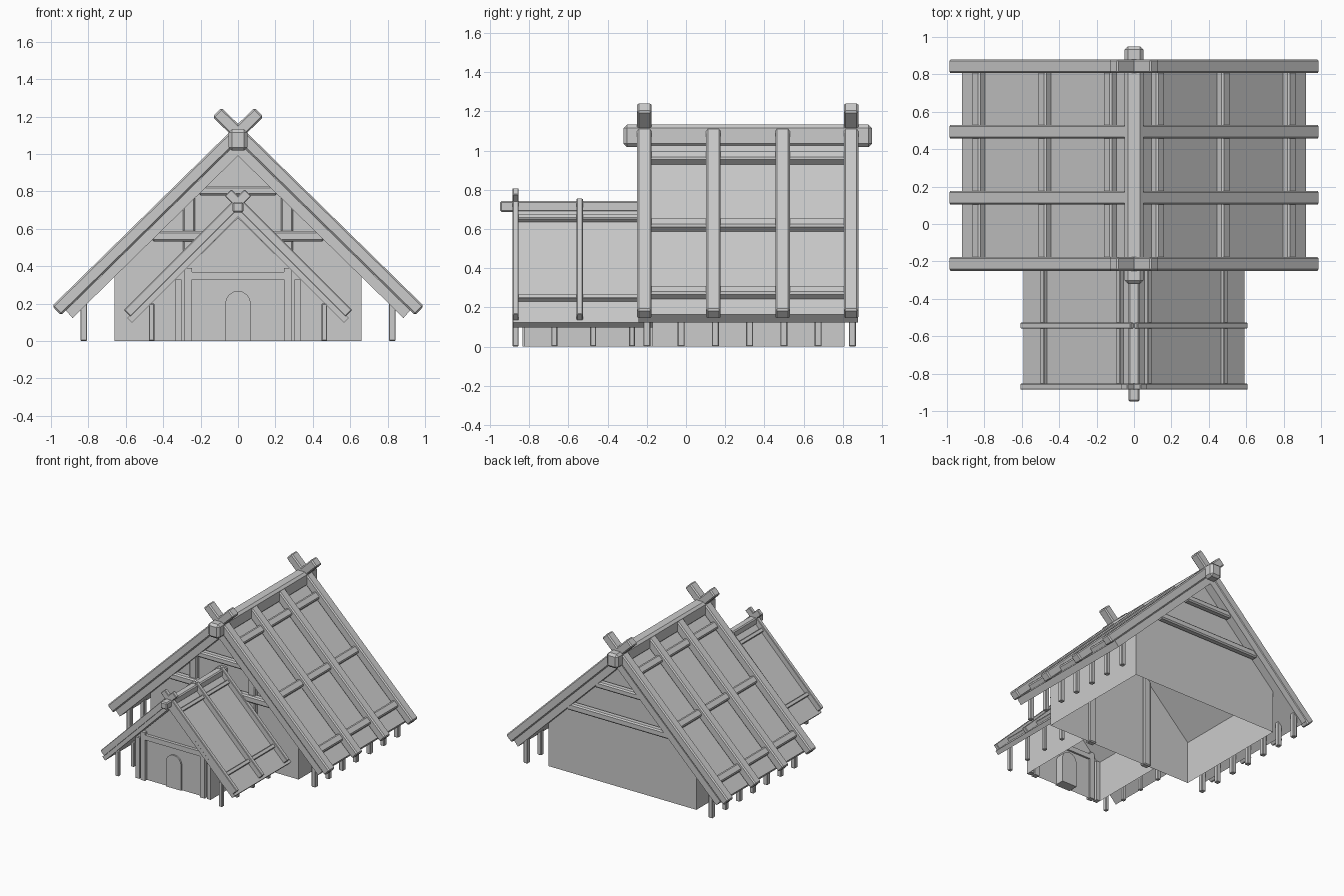
import bpy, bmesh, math
from mathutils import Vector

if "Cube" in bpy.data.objects:
    bpy.data.objects.remove(bpy.data.objects["Cube"])


def mesh_object(name, bm, bevel=0.0):
    bmesh.ops.recalc_face_normals(bm, faces=bm.faces[:])
    me = bpy.data.meshes.new(name)
    bm.to_mesh(me)
    bm.free()
    ob = bpy.data.objects.new(name, me)
    bpy.context.collection.objects.link(ob)
    if bevel:
        m = ob.modifiers.new("chamfer", 'BEVEL')
        m.width = bevel
        m.segments = 1
    return ob


def box(name, center, size, angle=0.0, bevel=0.0):
    """Box turned by angle about the y axis."""
    bm = bmesh.new()
    bmesh.ops.create_cube(bm, size=1.0)
    for v in bm.verts:
        v.co = Vector((v.co.x * size[0], v.co.y * size[1], v.co.z * size[2]))
    ob = mesh_object(name, bm, bevel)
    ob.location = center
    ob.rotation_euler = (0, angle, 0)
    return ob


def slope_beam(name, top, foot, y0, y1, thick, bevel=0.0):
    """Beam whose centre line runs from top (x, z) to foot (x, z)."""
    dx, dz = foot[0] - top[0], foot[1] - top[1]
    return box(name, ((top[0] + foot[0]) / 2, (y0 + y1) / 2, (top[1] + foot[1]) / 2),
               (math.hypot(dx, dz), y1 - y0, thick), math.atan2(-dz, dx), bevel)


def prism(name, pts, y0, y1):
    """Closed x-z outline extruded along y."""
    bm = bmesh.new()
    a = [bm.verts.new((x, y0, z)) for x, z in pts]
    b = [bm.verts.new((x, y1, z)) for x, z in pts]
    bm.faces.new(a)
    bm.faces.new(b)
    for i in range(len(pts)):
        j = (i + 1) % len(pts)
        bm.faces.new((a[i], a[j], b[j], b[i]))
    return mesh_object(name, bm)


def walls(name, w, eave, apex, y0, y1):
    """Two gable walls and two side walls, open below and under the roof."""
    bm = bmesh.new()
    pts = [(-w, 0), (w, 0), (w, eave), (0, apex), (-w, eave)]
    a = [bm.verts.new((x, y0, z)) for x, z in pts]
    b = [bm.verts.new((x, y1, z)) for x, z in pts]
    bm.faces.new(a)
    bm.faces.new(b)
    bm.faces.new((a[1], a[2], b[2], b[1]))
    bm.faces.new((a[0], a[4], b[4], b[0]))
    return mesh_object(name, bm)


# --- Main hall ---
walls("hall_walls", 0.66, 0.345, 0.99, -0.17, 0.81)
box("hall_ridge_beam", (0, 0.315, 1.075), (0.10, 1.27, 0.115), 0, 0.018)
K = 0.98  # main roof slope
for s, side in ((-1, "left"), (1, "right")):
    # roof slab
    prism("hall_roof_" + side, [(0, 0.99), (0, 1.065), (s * 0.92, 1.065 - K * 0.92),
                                (s * 0.885, 0.99 - K * 0.885)], -0.243, 0.878)
    # rafters: the two end pairs cross above the ridge
    for i, y in enumerate((-0.213, 0.14, 0.493, 0.843)):
        x_top = -0.112 if i in (0, 3) else 0.01
        slope_beam(f"hall_rafter_{side}_{i}", (s * x_top, 1.113 - K * x_top),
                   (s * 0.97, 1.113 - K * 0.97), y - 0.037, y + 0.037, 0.068, 0.009)
    # purlins along the slope
    for i, x in enumerate((0.125, 0.475, 0.827)):
        box(f"hall_purlin_{side}_{i}", (s * x, 0.315, 1.083 - K * x),
            (0.06, 1.05, 0.06), s * math.atan(K), 0.01)
    # eave posts
    for i in range(7):
        box(f"hall_eave_post_{side}_{i}", (s * 0.825, -0.2 + i * 0.175, 0.1),
            (0.036, 0.036, 0.2), 0, 0.004)
    # pillars against the front gable
    box("hall_gable_pillar_" + side, (s * 0.262, -0.18, 0.39), (0.065, 0.05, 0.78), 0, 0.008)

# tie beams in both gables
for y, end in ((-0.2, "front"), (0.843, "back")):
    box(f"lower_tie_beam_{end}", (0, y, 0.56), (0.92, 0.055, 0.055), 0, 0.01)
    box(f"upper_tie_beam_{end}", (0, y, 0.803), (0.42, 0.055, 0.05), 0, 0.01)

# --- Porch ---
walls("porch_walls", 0.335, 0.33, 0.66, -0.81, -0.17)
box("porch_ridge_beam", (0, -0.56, 0.715), (0.058, 0.78, 0.055), 0, 0.008)
for s, side in ((-1, "left"), (1, "right")):
    prism("porch_roof_" + side, [(0, 0.665), (0, 0.715), (s * 0.592, 0.123),
                                 (s * 0.567, 0.098)], -0.884, -0.17)
    for i, y in enumerate((-0.87, -0.543, -0.225)):
        x_top = -0.053 if i == 0 else 0.0
        slope_beam(f"porch_rafter_{side}_{i}", (s * x_top, 0.74 - x_top),
                   (s * 0.592, 0.74 - 0.592), y - 0.016, y + 0.016, 0.05, 0.004)
    for i, x in enumerate((0.075, 0.482)):
        box(f"porch_purlin_{side}_{i}", (s * x, -0.53, 0.73 - x),
            (0.03, 0.68, 0.03), s * math.pi / 4, 0.004)
    for i in range(4):
        box(f"porch_eave_post_{side}_{i}", (s * 0.462, -0.87 + i * 0.198, 0.1),
            (0.03, 0.03, 0.2), 0, 0.004)
    # front wall posts
    box("porch_door_post_" + side, (s * 0.266, -0.815, 0.195), (0.042, 0.04, 0.39))
    box("porch_corner_post_" + side, (s * 0.318, -0.808, 0.165), (0.034, 0.04, 0.33))

# lintel over the doorway wall
box("porch_lintel", (0, -0.815, 0.35), (0.49, 0.04, 0.04))

# arched door
arch = [(-0.068, 0), (0.068, 0)]
arch += [(0.068 * math.cos(i * math.pi / 8), 0.2 + 0.068 * math.sin(i * math.pi / 8))
         for i in range(9)]
prism("arched_door", arch, -0.822, -0.74)
